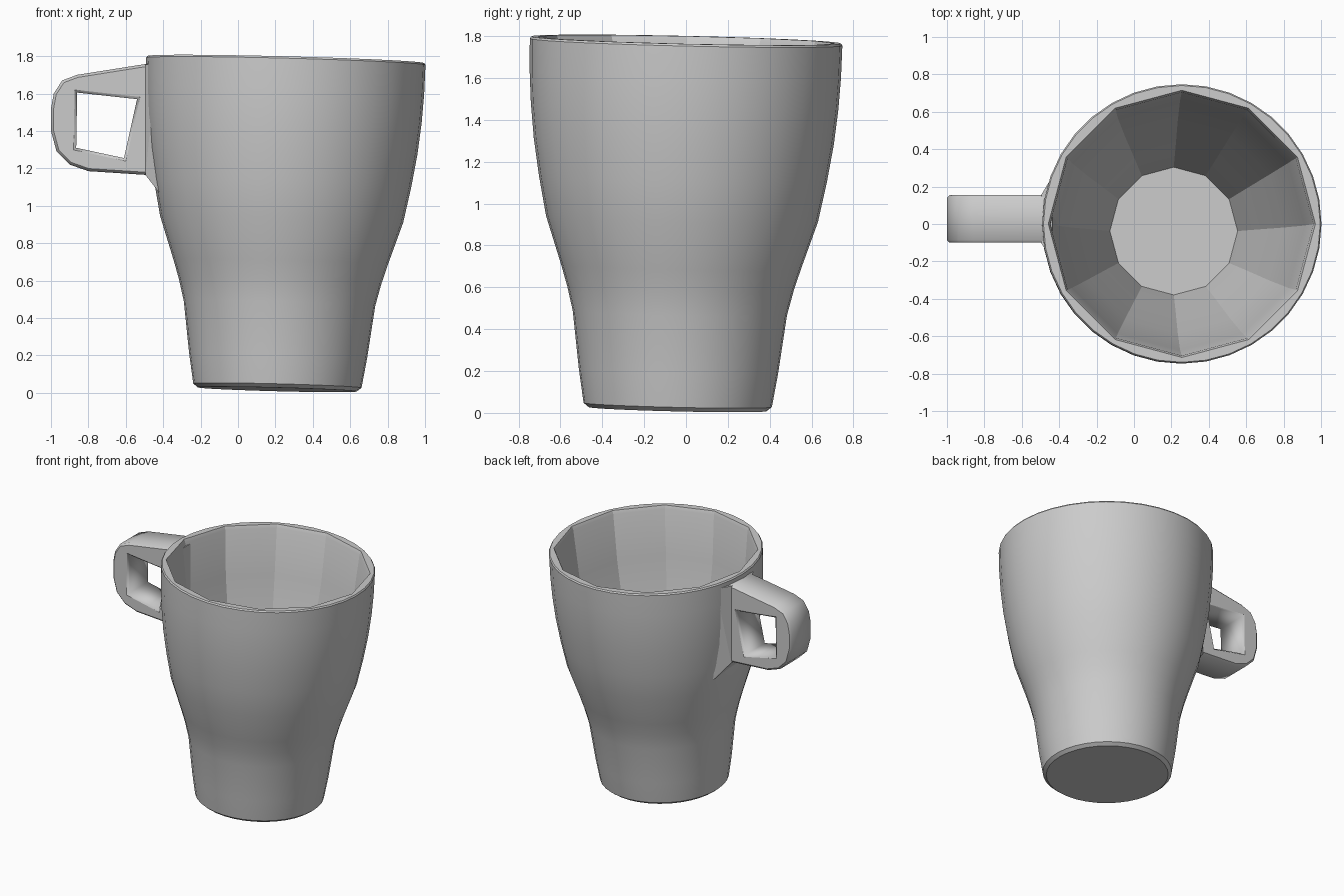
import bpy, bmesh
from math import sin, cos, pi
from mathutils import Euler, Vector

if "Cube" in bpy.data.objects:
    bpy.data.objects.remove(bpy.data.objects["Cube"])

SEG = 36       # outer sides
INNER = 12     # flat panels inside
TILT = Euler((-0.023, 0.026, 0)).to_matrix()
BASE = Vector((0.21, -0.04, 0.018))


def add_object(name, bm):
    bmesh.ops.recalc_face_normals(bm, faces=bm.faces)
    mesh = bpy.data.meshes.new(name)
    bm.to_mesh(mesh)
    bm.free()
    obj = bpy.data.objects.new(name, mesh)
    bpy.context.collection.objects.link(obj)
    return obj


def select(obj):
    bpy.ops.object.select_all(action='DESELECT')
    obj.select_set(True)
    bpy.context.view_layer.objects.active = obj


# Mug body: round outside, panelled inside, leaning slightly
outer = [(0, 0.425), (0.02, 0.45), (0.18, 0.476), (0.46, 0.512), (0.58, 0.542),
         (0.68, 0.573), (0.91, 0.65), (1.1, 0.688), (1.28, 0.717), (1.45, 0.735),
         (1.6, 0.744), (1.755, 0.747), (1.765, 0.74)]
inner = [(1.765, 0.69), (1.74, 0.68), (1.4, 0.645), (0.91, 0.545), (0.46, 0.42), (0.1, 0.33)]

bm = bmesh.new()
rings = []
for i, (z, r) in enumerate(outer + inner):
    ring = []
    for k in range(SEG):
        a = 2 * pi * k / SEG
        rad = r
        if i >= len(outer):
            step = 2 * pi / INNER
            rad = r / cos((a % step) - step / 2)
        ring.append(bm.verts.new(BASE + TILT @ Vector((rad * cos(a), rad * sin(a), z))))
    rings.append(ring)
for a, b in zip(rings, rings[1:]):
    for k in range(SEG):
        n = (k + 1) % SEG
        bm.faces.new((a[k], a[n], b[n], b[k]))
bm.faces.new(rings[0])
bm.faces.new(rings[-1])
body = add_object("mug_body", bm)
select(body)
bpy.ops.object.shade_smooth_by_angle(angle=0.35)

# Handle: flat outline with a hole, extruded with chamfered edges
outline = [(-0.45, 1.765), (-0.50, 1.757), (-0.86, 1.70), (-0.94, 1.67), (-0.985, 1.60),
           (-1.0, 1.52), (-1.0, 1.40), (-0.97, 1.29), (-0.90, 1.22), (-0.80, 1.185),
           (-0.49, 1.165), (-0.42, 1.10)]
hole = [(-0.86, 1.605), (-0.54, 1.57), (-0.61, 1.255), (-0.865, 1.31)]
curve = bpy.data.curves.new("handle", 'CURVE')
curve.dimensions = '2D'
curve.fill_mode = 'BOTH'
for pts in (outline, hole):
    spline = curve.splines.new('POLY')
    spline.points.add(len(pts) - 1)
    for p, (x, z) in zip(spline.points, pts):
        p.co = (x, z, 0, 1)
    spline.use_cyclic_u = True
curve.extrude = 0.113
curve.bevel_depth = 0.014
curve.bevel_resolution = 0
curve.offset = -0.014
handle = bpy.data.objects.new("handle", curve)
bpy.context.collection.objects.link(handle)
handle.location.y = 0.027
handle.rotation_euler.x = pi / 2
select(handle)
bpy.ops.object.convert(target='MESH')

# Flared pad blending the handle into the wall
bm = bmesh.new()
for x, half, z in ((-0.495, 0.13, 1.755), (-0.495, 0.13, 1.165),
                   (-0.435, 0.23, 1.755), (-0.39, 0.20, 1.03)):
    for s in (-1, 1):
        bm.verts.new((x, 0.027 + s * half, z))
bmesh.ops.convex_hull(bm, input=bm.verts)
add_object("handle_pad", bm)
